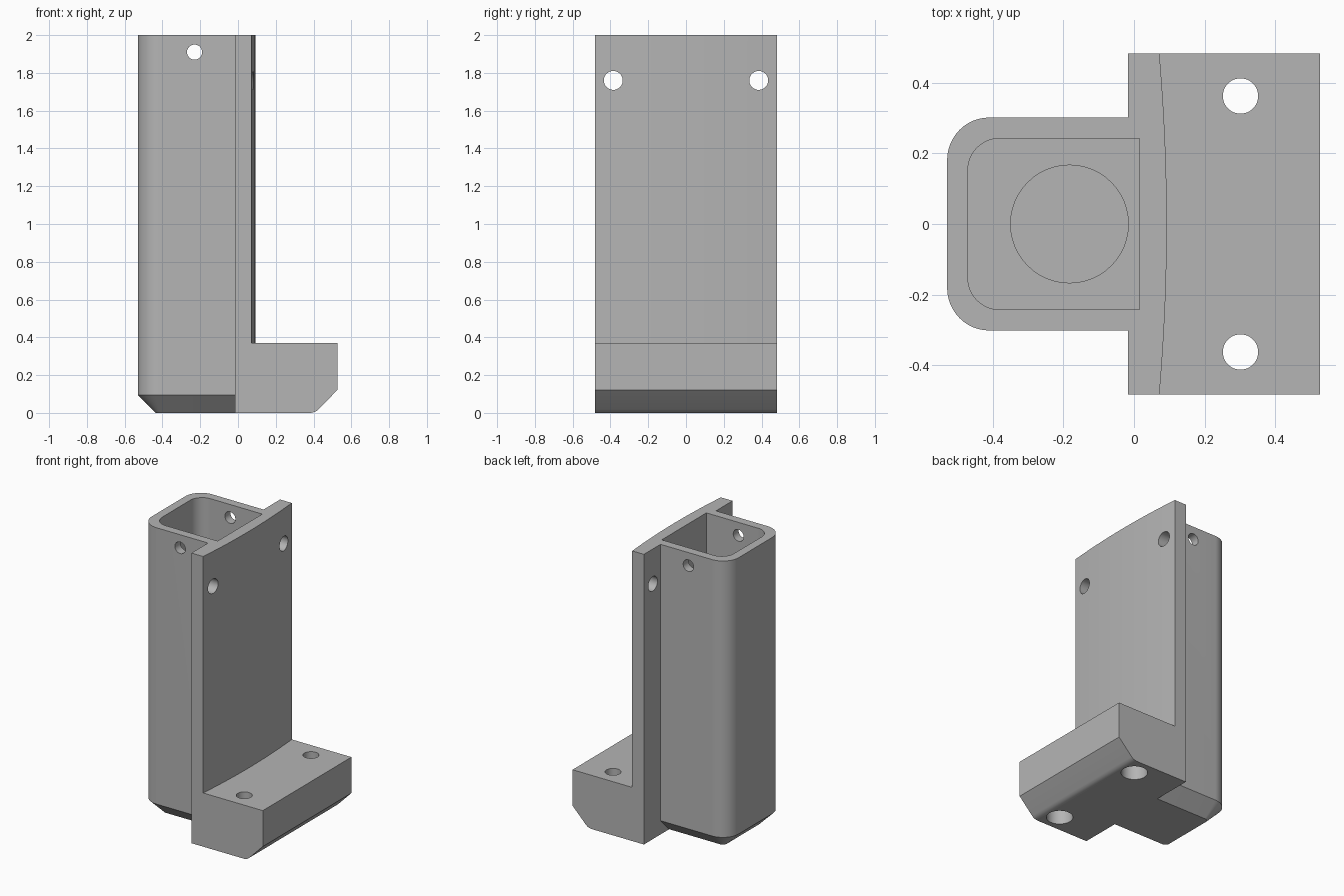
import bpy, bmesh
from math import sin, cos, pi, radians
from mathutils import Matrix

cube = bpy.data.objects.get("Cube")
if cube:
    bpy.data.objects.remove(cube, do_unlink=True)

grey = bpy.data.materials.new("plain grey")
grey.use_nodes = True
colour = (0.46, 0.46, 0.46, 1)
grey.diffuse_color = colour
grey.node_tree.nodes["Principled BSDF"].inputs["Base Color"].default_value = colour


def add_object(name, bm):
    bmesh.ops.recalc_face_normals(bm, faces=bm.faces)
    mesh = bpy.data.meshes.new(name)
    bm.to_mesh(mesh)
    bm.free()
    mesh.materials.append(grey)
    ob = bpy.data.objects.new(name, mesh)
    bpy.context.collection.objects.link(ob)
    return ob


def loft(name, loops):
    """Closed solid through matching loops of 3D points."""
    bm = bmesh.new()
    rings = [[bm.verts.new(p) for p in loop] for loop in loops]
    bm.faces.new(rings[0])
    bm.faces.new(rings[-1])
    n = len(rings[0])
    for a, b in zip(rings, rings[1:]):
        for i in range(n):
            j = (i + 1) % n
            bm.faces.new((a[i], a[j], b[j], b[i]))
    return add_object(name, bm)


def d_section(x0, x1, half, r, z):
    """Rectangle whose two corners at x0 are rounded."""
    pts = [(x1, -half, z), (x1, half, z)]
    for side in (1, -1):
        for i in range(13):
            t = pi / 2 * (i if side == 1 else 12 - i) / 12
            pts.append((x0 + r - r * sin(t), side * (half - r + r * cos(t)), z))
    return pts


def cylinder(name, r, depth, centre, axis="Z"):
    turn = Matrix.Identity(4) if axis == "Z" else Matrix.Rotation(pi / 2, 4, "Y" if axis == "X" else "X")
    bm = bmesh.new()
    bmesh.ops.create_cone(bm, cap_ends=True, segments=48, radius1=r, radius2=r,
                          depth=depth, matrix=Matrix.Translation(centre) @ turn)
    return add_object(name, bm)


def combine(body, other, operation):
    mod = body.modifiers.new("combine", "BOOLEAN")
    mod.operation = operation
    mod.solver = "EXACT"
    mod.object = other
    bpy.context.view_layer.objects.active = body
    bpy.ops.object.modifier_apply(modifier=mod.name)
    bpy.data.objects.remove(other, do_unlink=True)


HALF = 0.483

# Back plate with a gently bulging face
face = []
for i in range(25):
    y = HALF * (i / 12 - 1)
    face.append((0.093 - 0.021 * (y / HALF) ** 2, y))
outline = [(-0.017, HALF), (-0.017, -HALF)] + face
body = loft("mounting_bracket", [[(x, y, z) for x, y in outline] for z in (0, 2)])

# Foot with a chamfered, slightly eased lower edge
side = [(0, 0), (0.385, 0), (0.4, 0.003), (0.413, 0.008), (0.425, 0.018),
        (0.527, 0.122), (0.527, 0.37), (0, 0.37)]
foot = loft("foot", [[(x, y, z) for x, z in side] for y in (-HALF, HALF)])
combine(body, foot, "UNION")

# Holder tube with a chamfered base
tube = loft("holder_tube", [d_section(-0.435, 0.03, 0.207, 0.03, 0),
                            d_section(-0.53, 0.03, 0.302, 0.12, 0.095),
                            d_section(-0.53, 0.03, 0.302, 0.12, 2)])
combine(body, tube, "UNION")

# Tube cavity and the round recess in its floor
cavity = loft("cavity", [d_section(-0.471, 0.015, 0.243, 0.09, z) for z in (0.2, 2.2)])
combine(body, cavity, "DIFFERENCE")
combine(body, cylinder("floor_recess", 0.167, 0.3, (-0.183, 0, 0.21)), "DIFFERENCE")

# Cross hole near the top of the tube
combine(body, cylinder("cross_hole", 0.04, 1, (-0.23, 0, 1.91), "Y"), "DIFFERENCE")

# Plate holes, foot holes and their counterbores
for s in (-1, 1):
    combine(body, cylinder("plate_hole", 0.05, 0.5, (0.04, s * 0.385, 1.76), "X"), "DIFFERENCE")
    combine(body, cylinder("foot_hole", 0.05, 1, (0.302, s * 0.363, 0.2)), "DIFFERENCE")
    combine(body, cylinder("counterbore", 0.083, 0.4, (0.302, s * 0.363, 0.02)), "DIFFERENCE")

# Merge coplanar faces and shade
bm = bmesh.new()
bm.from_mesh(body.data)
bmesh.ops.remove_doubles(bm, verts=bm.verts, dist=0.00001)
bmesh.ops.dissolve_limit(bm, angle_limit=radians(0.05), verts=bm.verts, edges=bm.edges)
bm.to_mesh(body.data)
bm.free()
bpy.ops.object.select_all(action="DESELECT")
body.select_set(True)
bpy.context.view_layer.objects.active = body
bpy.ops.object.shade_smooth_by_angle(angle=radians(25))
